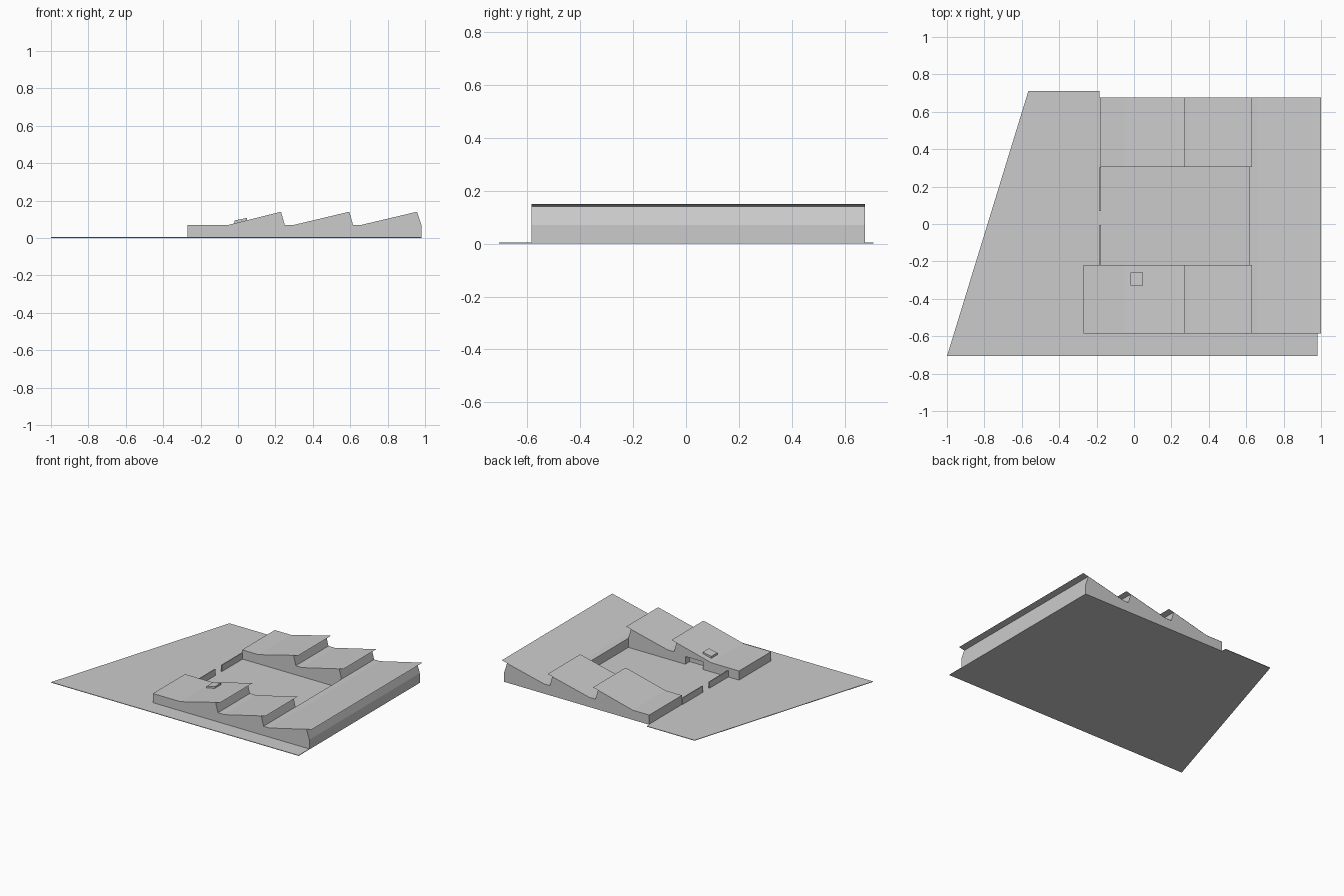
import bpy
import bmesh
from mathutils import Vector

cube = bpy.data.objects.get("Cube")
if cube:
    bpy.data.objects.remove(cube, do_unlink=True)

# One plain grey for the whole massing model
grey = bpy.data.materials.new("light grey")
grey.use_nodes = True
grey.diffuse_color = (0.6, 0.6, 0.6, 1)
grey.node_tree.nodes["Principled BSDF"].inputs["Base Color"].default_value = (0.6, 0.6, 0.6, 1)


def finish(name, bm):
    mesh = bpy.data.meshes.new(name)
    bm.to_mesh(mesh)
    bm.free()
    mesh.materials.append(grey)
    obj = bpy.data.objects.new(name, mesh)
    bpy.context.collection.objects.link(obj)
    return obj


def prism(name, points, offset):
    """Solid made by sweeping a flat outline along an offset."""
    bm = bmesh.new()
    face = bm.faces.new([bm.verts.new(p) for p in points])
    swept = bmesh.ops.extrude_face_region(bm, geom=[face], use_keep_orig=True)
    verts = [g for g in swept["geom"] if isinstance(g, bmesh.types.BMVert)]
    bmesh.ops.translate(bm, verts=verts, vec=Vector(offset))
    bmesh.ops.recalc_face_normals(bm, faces=bm.faces)
    return finish(name, bm)


def box(name, x0, x1, y0, y1, z0, z1):
    outline = [(x0, y0, z0), (x1, y0, z0), (x1, y1, z0), (x0, y1, z0)]
    return prism(name, outline, (0, 0, z1 - z0))


def sheet(name, profile, y0, y1):
    """Thin open roof surface along a profile."""
    bm = bmesh.new()
    rows = [[bm.verts.new((x, y, z)) for x, z in profile] for y in (y0, y1)]
    for i in range(len(profile) - 1):
        bm.faces.new([rows[0][i], rows[0][i + 1], rows[1][i + 1], rows[1][i]])
    return finish(name, bm)


EAVE, BASE = 0.07, 0.002
SOUTH, COURT_S, COURT_N, NORTH = -0.585, -0.22, 0.305, 0.677

# Sawtooth bays: low start, fold, wall top, wall foot, roof tip
bays = [(None, -0.05, 0.23, 0.25, 0.27),
        (0.25, 0.30, 0.595, 0.615, 0.632),
        (0.615, 0.66, 0.957, 0.98, 1.0)]


def wing(name, x0, y0, y1, parts):
    """Sawtooth body with a thin overhanging roof on each bay."""
    outline = [(x0, BASE)]
    for low, fold, top, foot, tip in parts:
        start = x0 if low is None else low
        outline += [(start, EAVE), (fold, EAVE), (top, 0.14)]
        roof = [(start, EAVE + 0.001), (fold, EAVE + 0.001), (top, 0.141), (tip, 0.15)]
        sheet(name + "_roof", roof, y0, y1)
    outline += [(0.98, EAVE), (0.98, BASE)]
    # Drop repeated corners where a bay starts at the body's own edge
    clean = list(dict.fromkeys(outline))
    return prism(name, [(x, y0, z) for x, z in clean], (0, y1 - y0, 0))


# Thin site slab
site = [(-1, -0.707), (0.98, -0.707), (0.98, 0.677), (-0.185, 0.677),
        (-0.185, 0.71), (-0.565, 0.71)]
prism("site_slab", [(x, y, 0) for x, y in site], (0, 0, 0.004))

# Three wings around the courtyard
south = wing("south_wing", -0.27, SOUTH, COURT_S, bays)
wing("north_wing", -0.18, COURT_N, NORTH, bays)
wing("east_wing", 0.615, COURT_S, COURT_N, bays[2:])

# Recessed entrance facing the courtyard
cutter = box("entrance_cutter", 0.02, 0.16, COURT_S - 0.05, COURT_S + 0.05, -0.02, 0.06)
cutter.hide_render = True
cutter.hide_viewport = True
cut = south.modifiers.new("entrance", "BOOLEAN")
cut.operation = "DIFFERENCE"
cut.solver = "EXACT"
cut.object = cutter

# Low courtyard walls with a gate gap
for name, y0, y1 in [("gate_wall_front", COURT_S, -0.005), ("gate_wall_back", 0.07, COURT_N)]:
    box(name, -0.184, -0.177, y0, y1, BASE, 0.05)

# Tilted skylight on the south roof
light = [(-0.02, 0.075), (0.047, 0.09), (0.047, 0.107), (-0.02, 0.093)]
prism("skylight", [(x, -0.33, z) for x, z in light], (0, 0.07, 0))
